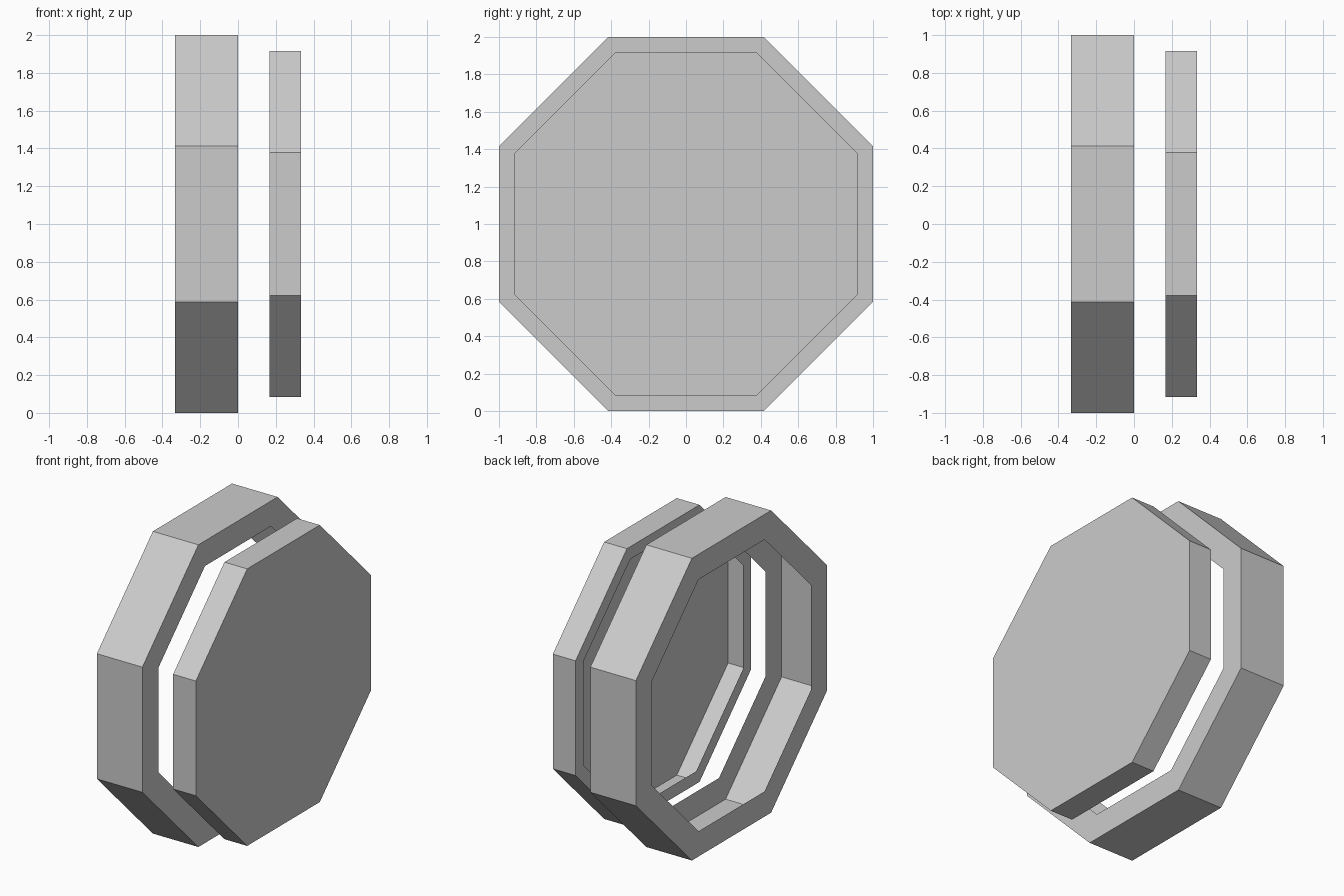
import bpy, bmesh
from math import cos, sin, pi

if "Cube" in bpy.data.objects:
    bpy.data.objects.remove(bpy.data.objects["Cube"])

SIDES = 8
CENTRE_Z = 1.0


def octagon(bm, x, apothem):
    """Loop of vertices around the x axis, with a flat side at the bottom."""
    r = apothem / cos(pi / SIDES)
    angles = [(i + 0.5) * 2 * pi / SIDES for i in range(SIDES)]
    return [bm.verts.new((x, r * cos(a), CENTRE_Z + r * sin(a))) for a in angles]


def shell(name, profile, cap_end=False):
    """Thin-walled octagonal shell following (x, apothem) profile points."""
    bm = bmesh.new()
    loops = [octagon(bm, x, a) for x, a in profile]
    for p, q in zip(loops, loops[1:]):
        for i in range(SIDES):
            j = (i + 1) % SIDES
            bm.faces.new((p[i], p[j], q[j], q[i]))
    if cap_end:
        bm.faces.new(loops[-1])
    mesh = bpy.data.meshes.new(name)
    bm.normal_update()
    # Outer wall should face away from the axis
    wall = max(bm.faces, key=lambda f: abs(f.normal.z))
    if wall.normal.z * (wall.calc_center_median().z - CENTRE_Z) < 0:
        bmesh.ops.reverse_faces(bm, faces=bm.faces[:])
    bm.to_mesh(mesh)
    bm.free()
    obj = bpy.data.objects.new(name, mesh)
    bpy.context.collection.objects.link(obj)
    return obj


OPENING = 5 / 6

# Hollow ring: open rim, outer wall, open rim
shell("ring_body", [(-1/3, OPENING), (-1/3, 1.0), (0, 1.0), (0, OPENING)])

# Smaller cover: open rim at the back, closed front face
shell("front_cover", [(1/6, OPENING), (1/6, 11/12), (1/3, 11/12)], cap_end=True)
